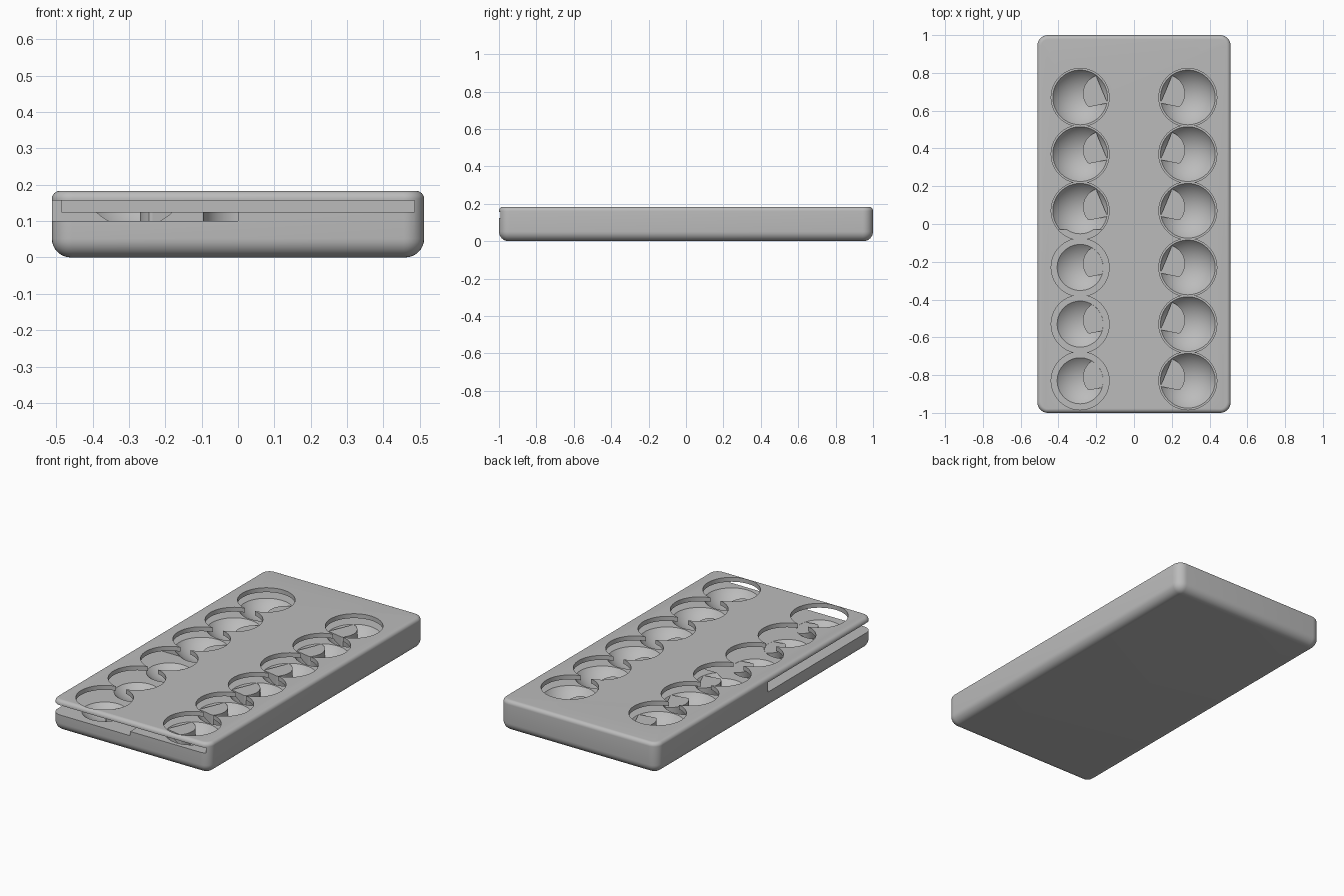
import bpy, bmesh, math
from mathutils import Matrix

cube = bpy.data.objects.get("Cube")
if cube:
    bpy.data.objects.remove(cube, do_unlink=True)

grey = bpy.data.materials.new("plain grey")
grey.use_nodes = True
COLOR = (0.5, 0.5, 0.5, 1)
grey.diffuse_color = COLOR
grey.node_tree.nodes["Principled BSDF"].inputs["Base Color"].default_value = COLOR

W, L, H = 0.512, 1.0, 0.183          # half width, half length, height
FLOOR, LOW, ROOF = 0.125, 0.1, 0.157  # tray top, lowered corner, underside of lid
STEP_Y = -0.03
ROWS = [0.67 - 0.3 * i for i in range(6)]
COLUMNS = (-0.285, 0.285)


def finish(name, bm):
    bmesh.ops.recalc_face_normals(bm, faces=bm.faces)
    mesh = bpy.data.meshes.new(name)
    bm.to_mesh(mesh)
    bm.free()
    mesh.materials.append(grey)
    obj = bpy.data.objects.new(name, mesh)
    bpy.context.collection.objects.link(obj)
    return obj


def box(name, x0, x1, y0, y1, z0, z1):
    bm = bmesh.new()
    bmesh.ops.create_cube(bm, size=1)
    for v in bm.verts:
        v.co.x = x1 if v.co.x > 0 else x0
        v.co.y = y1 if v.co.y > 0 else y0
        v.co.z = z1 if v.co.z > 0 else z0
    return finish(name, bm)


def cylinder(name, x, y, z0, z1, r, sides=64):
    bm = bmesh.new()
    bmesh.ops.create_cone(bm, cap_ends=True, segments=sides, radius1=r, radius2=r,
                          depth=z1 - z0, matrix=Matrix.Translation((x, y, (z0 + z1) / 2)))
    return finish(name, bm)


def bowl(name, x, y):
    # Part of a large sphere below a flat cap, made by turning an arc
    bm = bmesh.new()
    centre, radius, cap = 0.235, 0.182, FLOOR + 0.003
    end = math.acos((centre - cap) / radius)
    pts = [(0, 0, cap)]
    for i in range(11):
        a = end * (1 - i / 10)
        pts.append((radius * math.sin(a), 0, centre - radius * math.cos(a)))
    verts = [bm.verts.new(p) for p in pts]
    edges = [bm.edges.new(pair) for pair in zip(verts, verts[1:])]
    bmesh.ops.spin(bm, geom=verts + edges, cent=(0, 0, 0), axis=(0, 0, 1),
                   angle=math.tau, steps=56)
    bmesh.ops.remove_doubles(bm, verts=bm.verts, dist=1e-4)
    bmesh.ops.translate(bm, verts=bm.verts, vec=(x, y, 0))
    return finish(name, bm)


def cut(target, cutter):
    cutter.hide_render = True
    mod = target.modifiers.new("cut", 'BOOLEAN')
    mod.operation, mod.solver, mod.object = 'DIFFERENCE', 'EXACT', cutter
    bpy.context.view_layer.objects.active = target
    bpy.ops.object.modifier_apply(modifier=mod.name)
    bpy.data.objects.remove(cutter, do_unlink=True)


def smooth(obj):
    bpy.ops.object.select_all(action='DESELECT')
    obj.select_set(True)
    bpy.context.view_layer.objects.active = obj
    bpy.ops.object.shade_smooth_by_angle(angle=math.radians(30))


# Rounded case
case = box("case", -W, W, -L, L, 0, H)
bm = bmesh.new()
bm.from_mesh(case.data)
upright = [e for e in bm.edges if abs(e.verts[0].co.z - e.verts[1].co.z) > 0.1]
bmesh.ops.bevel(bm, geom=upright, offset=0.056, segments=8, profile=0.5, affect='EDGES')
for level, size in ((0, 0.052), (H, 0.022)):
    rim = [e for e in bm.edges if all(abs(v.co.z - level) < 1e-4 for v in e.verts)]
    bmesh.ops.bevel(bm, geom=rim, offset=size, segments=8, profile=0.5, affect='EDGES')
bm.to_mesh(case.data)
bm.free()

# Slot under the lid, open at the front, and the lowered open corner
cut(case, box("slot", -0.485, 0.485, -1.2, 0.95, FLOOR, ROOF))
cut(case, box("open_corner", -0.7, 0, -1.2, STEP_Y, LOW, ROOF))
cut(case, cylinder("centre_recess", 0, STEP_Y, LOW, ROOF - 0.01, 0.095))

# Round lid openings with a shallow bowl beneath each
for x in COLUMNS:
    for y in ROWS:
        cut(case, cylinder("opening", x, y, FLOOR + 0.015, 0.3, 0.1535))
        cut(case, bowl("bowl", x, y))
smooth(case)

# Flat-topped rounded ledges on the inner side of each bowl
for side in (-1, 1):
    for i, y in enumerate(ROWS):
        lowered = side < 0 and y < STEP_Y
        bm = bmesh.new()
        outline = [(-0.14, -0.03), (-0.235, -0.05)]
        for k in range(13):
            a = math.radians(222 - k * 9.5)
            outline.append((-0.17 + 0.1 * math.cos(a), 0.02 + 0.1 * math.sin(a)))
        face = bm.faces.new([bm.verts.new((-side * px, y + py, 0.04)) for px, py in outline])
        top = bmesh.ops.extrude_face_region(bm, geom=[face])["geom"]
        for v in top:
            if isinstance(v, bmesh.types.BMVert):
                v.co.z = (LOW if lowered else FLOOR) - 0.0005
        smooth(finish(f"{'right' if side < 0 else 'left'}_ledge_{i + 1}", bm))
